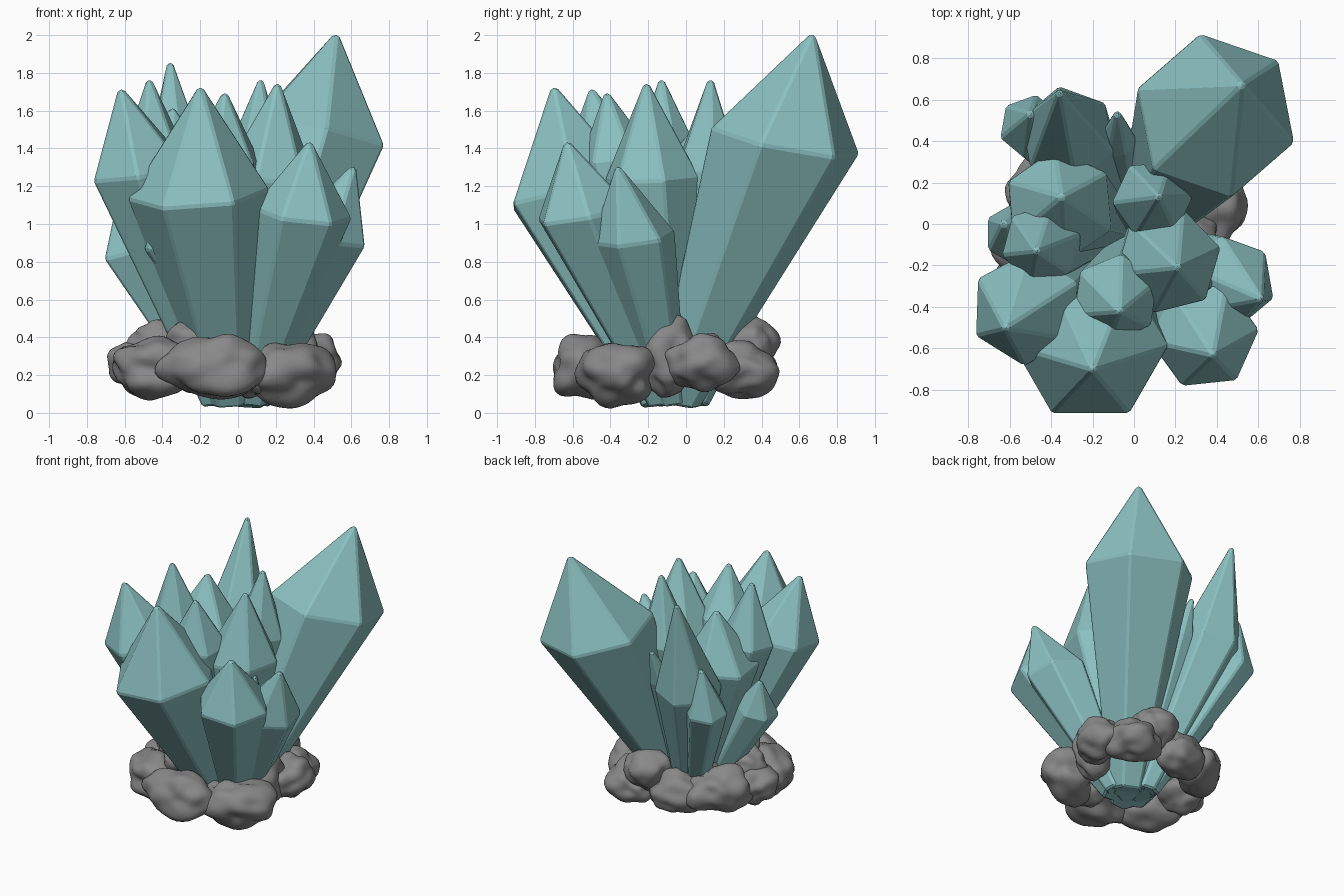
import bpy, bmesh, math
from mathutils import Vector, noise

if "Cube" in bpy.data.objects:
    bpy.data.objects.remove(bpy.data.objects["Cube"])


def material(name, rgb):
    m = bpy.data.materials.new(name)
    m.diffuse_color = (*rgb, 1)
    m.use_nodes = True
    m.node_tree.nodes["Principled BSDF"].inputs["Base Color"].default_value = m.diffuse_color
    return m


teal = material("teal_crystal", (0.26, 0.53, 0.53))
dark_grey = material("dark_stone", (0.25, 0.25, 0.25))


def finish(bm, name, mat):
    bmesh.ops.recalc_face_normals(bm, faces=bm.faces)
    me = bpy.data.meshes.new(name)
    bm.to_mesh(me)
    bm.free()
    me.materials.append(mat)
    ob = bpy.data.objects.new(name, me)
    bpy.context.collection.objects.link(ob)
    return ob


def crystal(name, shoulder, r, tip, phase, base=None, sides=6):
    """Six-sided prism, narrow at the root, with a long pointed cap."""
    c, t = Vector(shoulder), Vector(tip)
    b = Vector(base) if base else Vector((0.2 * c.x, -0.03 + 0.16 * c.y, 0.05))
    n = ((c - b).normalized() + Vector((0, 0, 1))).normalized()
    bm = bmesh.new()
    rings = []
    for centre, rad in ((b, 0.25 * r + 0.03), (c, r + 0.016), (t, 0.018)):
        ring = []
        for i in range(sides):
            a = math.radians(phase + 360 * i / sides)
            x, y = rad * math.cos(a), rad * math.sin(a)
            z = -(n.x * x + n.y * y) / n.z
            ring.append(bm.verts.new(centre + Vector((x, y, z))))
        rings.append(ring)
    for lo, hi in zip(rings, rings[1:]):
        for i in range(sides):
            j = (i + 1) % sides
            bm.faces.new((lo[i], lo[j], hi[j], hi[i]))
    bm.faces.new(rings[0][::-1])
    bm.faces.new(rings[2])
    ob = finish(bm, name, teal)
    bev = ob.modifiers.new("edge_bevel", 'BEVEL')
    bev.width, bev.segments = 0.012, 1
    return ob


# main crystals
crystal("crystal_large_back", (0.395, 0.525, 1.44), 0.385, (0.52, 0.67, 2.0), -19, (0.03, -0.05, 0.05))
crystal("crystal_front", (-0.21, -0.59, 1.16), 0.36, (-0.20, -0.70, 1.72), 0)
crystal("crystal_left_front", (-0.52, -0.41, 1.28), 0.26, (-0.62, -0.50, 1.71), 28)
crystal("crystal_right_front", (0.34, -0.54, 1.06), 0.25, (0.38, -0.63, 1.43), 6)
crystal("crystal_right", (0.46, -0.28, 0.93), 0.21, (0.61, -0.36, 1.30), -20)
crystal("crystal_centre_right", (0.165, -0.18, 1.24), 0.245, (0.21, -0.21, 1.74), 14)
crystal("crystal_centre_front", (-0.09, -0.36, 1.33), 0.20, (-0.07, -0.42, 1.69), 22)
crystal("crystal_left", (-0.45, -0.10, 1.33), 0.18, (-0.47, -0.13, 1.76), 15)
crystal("crystal_left_middle", (-0.36, 0.09, 1.22), 0.26, (-0.35, 0.13, 1.61), 35)
crystal("crystal_left_back", (-0.32, 0.43, 1.13), 0.22, (-0.36, 0.63, 1.85), 40)
crystal("crystal_centre_back", (0.09, 0.12, 1.28), 0.18, (0.12, 0.13, 1.76), 5)

# small crystals
crystal("crystal_small_back_left", (-0.50, 0.47, 1.02), 0.14, (-0.50, 0.53, 1.35), 20)
crystal("crystal_small_left", (-0.57, -0.05, 0.85), 0.14, (-0.63, 0.0, 1.10), 30)
crystal("crystal_slim_back", (-0.08, 0.41, 1.12), 0.075, (-0.08, 0.53, 1.38), 0)
crystal("crystal_slim_right", (0.33, -0.27, 0.95), 0.06, (0.35, -0.30, 1.18), 0)
crystal("crystal_bud", (-0.44, -0.49, 0.88), 0.045, (-0.46, -0.53, 0.94), 0, (-0.32, -0.40, 0.68))


def rock(name, loc, size, turn, seed):
    """Lumpy rounded stone."""
    bm = bmesh.new()
    bmesh.ops.create_icosphere(bm, subdivisions=4, radius=1)
    ca, sa = math.cos(math.radians(turn)), math.sin(math.radians(turn))
    off = Vector((seed * 3.7, seed * 1.9, seed * 5.3))
    for v in bm.verts:
        p = v.co.copy()
        k = 1.02 + 0.28 * noise.noise(p * 1.1 + off) + 0.14 * noise.noise(p * 2.0 - off)
        x, y, z = p.x * k * size[0], p.y * k * size[1], p.z * k * size[2]
        v.co = Vector(loc) + Vector((x * ca - y * sa, x * sa + y * ca, z))
    for f in bm.faces:
        f.smooth = True
    return finish(bm, name, dark_grey)


# ring of stones around the roots: position, half sizes, turn
stones = [
    ((-0.12, -0.53, 0.24), (0.25, 0.18, 0.17), 0),
    ((-0.44, -0.36, 0.24), (0.23, 0.18, 0.15), -40),
    ((0.28, -0.37, 0.21), (0.25, 0.18, 0.16), 25),
    ((0.09, -0.40, 0.20), (0.13, 0.14, 0.12), 0),
    ((0.30, -0.10, 0.30), (0.14, 0.13, 0.20), 80),
    ((0.38, 0.09, 0.27), (0.18, 0.15, 0.14), 100),
    ((0.26, 0.30, 0.22), (0.19, 0.16, 0.14), -45),
    ((0.09, 0.34, 0.37), (0.17, 0.13, 0.14), 10),
    ((-0.14, 0.32, 0.24), (0.20, 0.15, 0.15), 20),
    ((-0.42, 0.19, 0.29), (0.22, 0.16, 0.16), 50),
    ((-0.51, -0.08, 0.25), (0.19, 0.15, 0.14), 90),
    ((-0.41, -0.12, 0.38), (0.15, 0.13, 0.11), 20),
    ((-0.20, -0.33, 0.37), (0.16, 0.12, 0.11), 0),
    ((-0.26, 0.16, 0.34), (0.14, 0.13, 0.11), 0),
]
for i, (loc, size, turn) in enumerate(stones):
    rock("stone_%02d" % (i + 1), loc, size, turn, i + 1)
